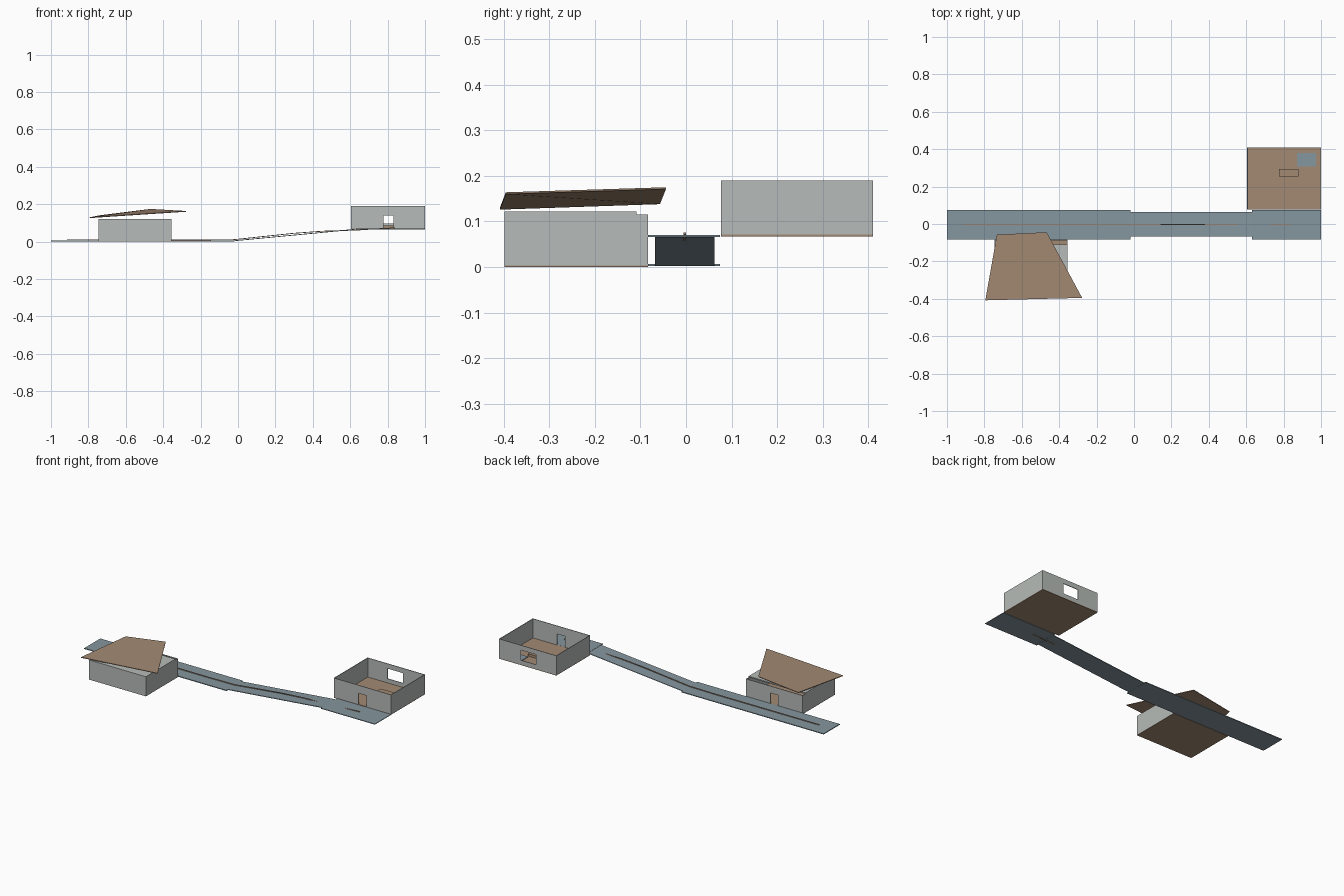
import bpy, bmesh
from mathutils import Vector

if "Cube" in bpy.data.objects:
    bpy.data.objects.remove(bpy.data.objects["Cube"])


def material(name, rgb):
    m = bpy.data.materials.new(name)
    m.diffuse_color = (*rgb, 1)
    m.use_nodes = True
    m.node_tree.nodes["Principled BSDF"].inputs["Base Color"].default_value = m.diffuse_color
    return m


GREY = material("wall_grey", (0.47, 0.50, 0.48))
BROWN = material("warm_brown", (0.37, 0.255, 0.175))
BLUE = material("road_blue_grey", (0.235, 0.305, 0.345))


def finish(name, bm, mat):
    bmesh.ops.recalc_face_normals(bm, faces=bm.faces)
    me = bpy.data.meshes.new(name)
    bm.to_mesh(me)
    bm.free()
    me.materials.append(mat)
    ob = bpy.data.objects.new(name, me)
    bpy.context.collection.objects.link(ob)
    return ob


def boxes(name, mat, *specs):
    """One object made of boxes given as x0, x1, y0, y1, z0, z1."""
    bm = bmesh.new()
    for x0, x1, y0, y1, z0, z1 in specs:
        vs = bmesh.ops.create_cube(bm, size=1)["verts"]
        for v in vs:
            v.co = Vector((x1 if v.co.x > 0 else x0,
                           y1 if v.co.y > 0 else y0,
                           z1 if v.co.z > 0 else z0))
    return finish(name, bm, mat)


def slab(name, mat, corners, t):
    """Four-cornered sheet with thickness t downwards."""
    bm = bmesh.new()
    top = [bm.verts.new(c) for c in corners]
    low = [bm.verts.new((x, y, z - t)) for x, y, z in corners]
    bm.faces.new(top)
    bm.faces.new(low[::-1])
    for i in range(4):
        j = (i + 1) % 4
        bm.faces.new((top[i], low[i], low[j], top[j]))
    return finish(name, bm, mat)


T = 0.004  # wall thickness


def wall(name, x0, x1, y0, z0, z1, hole=None):
    """Wall along x, with an optional opening (x0, x1, z0, z1)."""
    y1 = y0 + T
    if hole is None:
        return boxes(name, GREY, (x0, x1, y0, y1, z0, z1))
    a, b, c, d = hole
    parts = [(x0, a, y0, y1, z0, z1), (b, x1, y0, y1, z0, z1),
             (a, b, y0, y1, d, z1)]
    if c > z0:
        parts.append((a, b, y0, y1, z0, c))
    return boxes(name, GREY, *parts)


def house(prefix, x0, x1, y0, y1, z0, z1, front=None, back=None):
    boxes(prefix + "_floor", BROWN, (x0, x1, y0, y1, z0, z0 + 0.004))
    wz = z0 + 0.001
    wall(prefix + "_front_wall", x0, x1, y0, wz, z1, front)
    wall(prefix + "_back_wall", x0, x1, y1 - T, wz, z1, back)
    for side, x in (("left", x0), ("right", x1 - T)):
        boxes(f"{prefix}_{side}_wall", GREY, (x, x + T, y0 + T, y1 - T, wz, z1))


# Lower house with flat ceiling and tilted roof sheet
house("lower_house", -0.745, -0.355, -0.398, -0.083, 0.0, 0.115,
      back=(-0.575, -0.525, 0.001, 0.072))
boxes("lower_house_ceiling", GREY, (-0.745, -0.355, -0.398, -0.109, 0.115, 0.122))
slab("tilted_roof", BROWN, [(-0.795, -0.408, 0.130), (-0.277, -0.395, 0.164),
                            (-0.467, -0.044, 0.175), (-0.733, -0.057, 0.142)], 0.004)

# Upper house, open on top, with furniture
house("upper_house", 0.605, 1.0, 0.077, 0.41, 0.067, 0.19,
      front=(0.777, 0.832, 0.068, 0.14), back=(0.745, 0.85, 0.097, 0.16))
boxes("low_table", BROWN, (0.775, 0.88, 0.253, 0.295, 0.071, 0.086))
boxes("floor_mat", BLUE, (0.872, 0.972, 0.308, 0.38, 0.071, 0.075))

# Road: lower stretch, ramp, upper stretch
boxes("lower_road", BLUE, (-1.0, -0.02, -0.083, 0.075, 0.002, 0.007))
slab("road_ramp", BLUE, [(-0.03, -0.068, 0.006), (0.635, -0.068, 0.069),
                         (0.635, 0.063, 0.069), (-0.03, 0.063, 0.006)], 0.004)
boxes("upper_road", BLUE, (0.63, 1.0, -0.083, 0.075, 0.066, 0.070))

# Thin rail along the road centre, arching over the ramp
path = [(-0.915, 0.010), (-0.2, 0.009), (-0.02, 0.011), (0.12, 0.026), (0.3, 0.045),
        (0.45, 0.056), (0.54, 0.059), (0.64, 0.062), (0.76, 0.070), (0.84, 0.074)]
bm = bmesh.new()
w, h = 0.003, 0.002
rings = [[bm.verts.new((x, y - 0.003, z + dz)) for y, dz in
          ((-w, -h), (w, -h), (w, h), (-w, h))] for x, z in path]
for a, b in zip(rings, rings[1:]):
    for i in range(4):
        j = (i + 1) % 4
        bm.faces.new((a[i], a[j], b[j], b[i]))
bm.faces.new(rings[0])
bm.faces.new(rings[-1])
finish("centre_rail", bm, BROWN)
